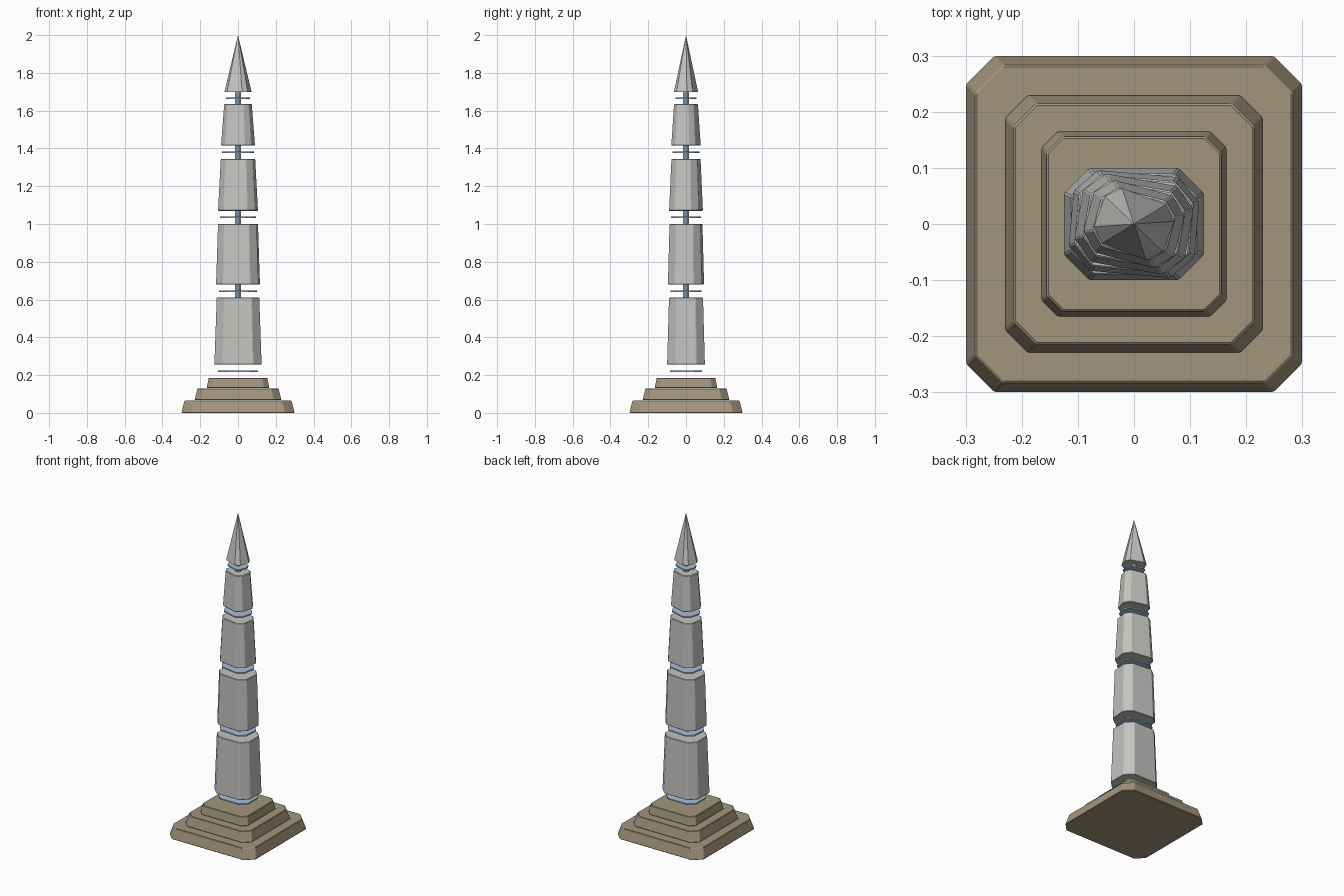
import bpy, bmesh, math

if "Cube" in bpy.data.objects:
    bpy.data.objects.remove(bpy.data.objects["Cube"])


def material(name, rgb):
    m = bpy.data.materials.new(name)
    m.diffuse_color = (*rgb, 1)
    m.use_nodes = True
    m.node_tree.nodes["Principled BSDF"].inputs["Base Color"].default_value = m.diffuse_color
    return m


STONE = material("pale grey stone", (0.55, 0.55, 0.53))
TAN = material("tan stone", (0.36, 0.30, 0.20))
BLUE = material("pale blue glow", (0.38, 0.52, 0.68))


def octagon(hx, hy, cx, cy, turn=0.0, scale=1.0):
    """Rectangle with cut corners, turned about z."""
    pts = [(hx, -hy + cy), (hx, hy - cy), (hx - cx, hy), (-hx + cx, hy),
           (-hx, hy - cy), (-hx, -hy + cy), (-hx + cx, -hy), (hx - cx, -hy)]
    c, s = math.cos(turn) * scale, math.sin(turn) * scale
    return [(x * c - y * s, x * s + y * c) for x, y in pts]


def loft(name, low, z0, high, z1, mat, bevel=0.0):
    """Solid between two rings; a single high point makes a spire."""
    bm = bmesh.new()
    a = [bm.verts.new((x, y, z0)) for x, y in low]
    b = [bm.verts.new((x, y, z1)) for x, y in high]
    n = len(a)
    bm.faces.new(a[::-1])
    if len(b) > 1:
        bm.faces.new(b)
    for i in range(n):
        j = (i + 1) % n
        bm.faces.new((a[i], a[j], b[j], b[i]) if len(b) > 1 else (a[i], a[j], b[0]))
    mesh = bpy.data.meshes.new(name)
    bm.to_mesh(mesh)
    bm.free()
    mesh.materials.append(mat)
    ob = bpy.data.objects.new(name, mesh)
    bpy.context.collection.objects.link(ob)
    if bevel:
        mod = ob.modifiers.new("Bevel", "BEVEL")
        mod.width = bevel
        mod.segments = 1
    return ob


# stepped base
for i, (h, top, cut, z0, z1) in enumerate([(0.30, 0.283, 0.05, 0.0, 0.065),
                                           (0.23, 0.214, 0.04, 0.067, 0.13),
                                           (0.165, 0.155, 0.028, 0.132, 0.186)]):
    loft(f"base_step_{i + 1}", octagon(h, h, cut, cut), z0,
         octagon(top, top, cut, cut), z1, TAN, 0.003)


def tower_ring(i, scale):
    return octagon(0.125, 0.10, 0.045, 0.045, math.radians(-5 * i), scale)


# floating tower blocks, each turned a little further than the one below
for i, (z0, z1, s0, s1) in enumerate([(0.255, 0.61, 1.0, 0.90), (0.68, 1.0, 0.90, 0.82),
                                      (1.07, 1.345, 0.80, 0.69), (1.415, 1.635, 0.67, 0.545)]):
    loft(f"tower_block_{i + 1}", tower_ring(i, s0), z0, tower_ring(i, s1), z1, STONE, 0.003)

# pointed top
loft("spire", tower_ring(4, 0.525), 1.70, [(0, 0)], 2.0, STONE)

# thin plates hovering in the gaps
for i, (z, s) in enumerate([(0.22, 0.84), (0.645, 0.78), (1.035, 0.71),
                            (1.38, 0.62), (1.667, 0.46)]):
    ring = tower_ring(i, s)
    loft(f"gap_plate_{i + 1}", ring, z - 0.004, ring, z + 0.004, BLUE)

# rods joining the blocks
for i, (z0, z1) in enumerate([(0.605, 0.685), (0.995, 1.075), (1.34, 1.42), (1.63, 1.705)]):
    ring = octagon(0.015, 0.015, 0.009, 0.009)
    loft(f"gap_rod_{i + 1}", ring, z0, ring, z1, BLUE)
